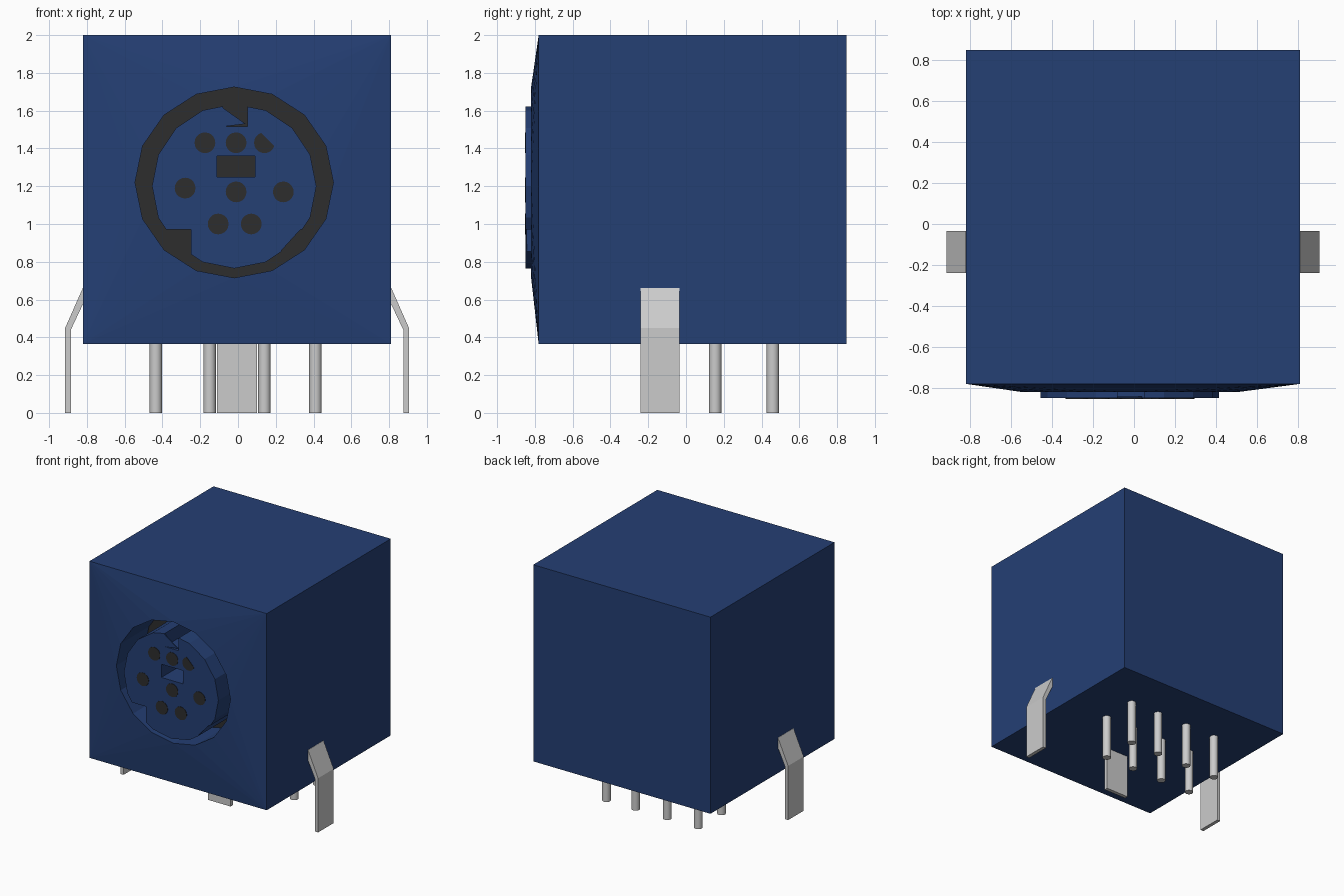
import bpy, bmesh, math

if "Cube" in bpy.data.objects:
    bpy.data.objects.remove(bpy.data.objects["Cube"])


def material(name, rgb):
    m = bpy.data.materials.new(name)
    m.use_nodes = True
    m.diffuse_color = (*rgb, 1)
    m.node_tree.nodes["Principled BSDF"].inputs["Base Color"].default_value = (*rgb, 1)
    return m


BLUE = material("navy plastic", (0.018, 0.05, 0.175))
METAL = material("pale metal", (0.6, 0.6, 0.6))
DARK = material("dark contact", (0.026, 0.026, 0.026))

FACE, RIM, FLOOR, TIP = -0.78, -0.82, -0.45, -0.85   # depths along y
LEFT, RIGHT, BACK, BASE, TOP = -0.82, 0.81, 0.85, 0.365, 2.0
MID = (LEFT + RIGHT) / 2


def finish(name, bm, *mats):
    bmesh.ops.recalc_face_normals(bm, faces=bm.faces)
    mesh = bpy.data.meshes.new(name)
    bm.to_mesh(mesh)
    bm.free()
    for m in mats:
        mesh.materials.append(m)
    ob = bpy.data.objects.new(name, mesh)
    bpy.context.collection.objects.link(ob)
    return ob


def prism(bm, outline, y0, y1):
    """Extrude an (x, z) outline between two depths."""
    a = [bm.verts.new((x, y0, z)) for x, z in outline]
    b = [bm.verts.new((x, y1, z)) for x, z in outline]
    bm.faces.new(a)
    bm.faces.new(b[::-1])
    for i in range(len(a)):
        j = (i + 1) % len(a)
        bm.faces.new((a[i], b[i], b[j], a[j]))


def ngon(cx, cz, r, n, rz=None):
    return [(cx + r * math.cos(math.tau * i / n),
             cz + (rz or r) * math.sin(math.tau * i / n)) for i in range(n)]


def rect(x0, x1, z0, z1):
    return [(x0, z0), (x1, z0), (x1, z1), (x0, z1)]


# Housing: box with a raised front that blends into a round socket
bm = bmesh.new()
corners = [(RIGHT, TOP), (LEFT, TOP), (LEFT, BASE), (RIGHT, BASE)]
front = [bm.verts.new((x, FACE, z)) for x, z in corners]
back = [bm.verts.new((x, BACK, z)) for x, z in corners]
bm.faces.new(back)
ring = ngon(-0.02, 1.22, 0.525, 16, 0.505)
rim = [bm.verts.new((x, RIM, z)) for x, z in ring]
floor = [bm.verts.new((x, FLOOR, z)) for x, z in ring]
for q in range(4):
    n = (q + 1) % 4
    bm.faces.new((front[q], front[n], back[n], back[q]))
    bm.faces.new((front[q], front[n], rim[(4 * q + 4) % 16]))
for i in range(16):
    j = (i + 1) % 16
    bm.faces.new((front[i // 4], rim[i], rim[j]))
    bm.faces.new((rim[i], floor[i], floor[j], rim[j]))
bm.faces.new(floor).material_index = 1
finish("housing", bm, BLUE, DARK)

# Socket core with keyway notches and a rectangular slot
bm = bmesh.new()
prism(bm, ngon(-0.02, 1.2, 0.435, 16), TIP, FLOOR + 0.002)
core = finish("socket_core", bm, BLUE)
bm = bmesh.new()
for r in (rect(-0.08, 0.05, 1.515, 1.8), rect(-0.6, -0.25, 0.7, 0.97),
          rect(0.23, 0.6, 0.7, 0.97), rect(-0.11, 0.09, 1.25, 1.36)):
    prism(bm, r, -1, -0.3)
cutter = finish("core_cutter", bm)
cutter.hide_render = True
cut = core.modifiers.new("notches", "BOOLEAN")
cut.operation, cut.solver, cut.object = "DIFFERENCE", "EXACT", cutter
bpy.context.view_layer.objects.active = core
bpy.ops.object.modifier_apply(modifier=cut.name)
bpy.data.objects.remove(cutter)

# Thin webs partly covering two of the notches
bm = bmesh.new()
prism(bm, [(-0.08, 1.615), (-0.08, 1.515), (0.04, 1.53)], TIP, TIP + 0.008)
prism(bm, [(0.23, 0.97), (0.33, 0.97), (0.23, 0.86)], TIP, TIP + 0.008)
finish("notch_webs", bm, BLUE)

# Contact openings, the upper right one cut by a slanted edge
bm = bmesh.new()
for x, z in ((-0.175, 1.43), (-0.01, 1.43), (0.14, 1.43), (-0.28, 1.19),
             (-0.01, 1.17), (0.24, 1.17), (-0.105, 1.0), (0.07, 1.0)):
    disc = ngon(x, z, 0.055, 20)
    if x == 0.14:
        trimmed = []
        for px, pz in disc:
            over = max(0, (px - x) + (pz - z) - 0.035) / 2
            trimmed.append((px - over, pz - over))
        disc = trimmed
    prism(bm, disc, TIP - 0.003, TIP + 0.003)
finish("contact_openings", bm, DARK)

# Two rows of four round solder pins
for row, y in (("front", 0.155), ("back", 0.46)):
    for i, x in enumerate((-0.435, -0.15, 0.14, 0.41)):
        bpy.ops.mesh.primitive_cylinder_add(
            vertices=20, radius=0.033, depth=BASE + 0.02,
            location=(x, y, (BASE + 0.02) / 2))
        pin = bpy.context.object
        pin.name = f"{row}_pin_{i + 1}"
        pin.data.materials.append(METAL)
        bpy.ops.object.shade_smooth_by_angle()

# Flat shield tab under the front
bm = bmesh.new()
prism(bm, rect(-0.11, 0.1, 0, BASE + 0.02), -0.24, -0.21)
finish("shield_tab", bm, METAL)

# Bent side clips
clip = [(0.905, 0), (0.905, 0.45), (0.812, 0.66), (0.79, 0.66),
        (0.79, 0.62), (0.875, 0.44), (0.875, 0)]
for side, s in (("left", 1), ("right", -1)):
    bm = bmesh.new()
    prism(bm, [(MID + s * (x + 0.005), z) for x, z in clip], -0.24, -0.035)
    finish(f"{side}_clip", bm, METAL)
